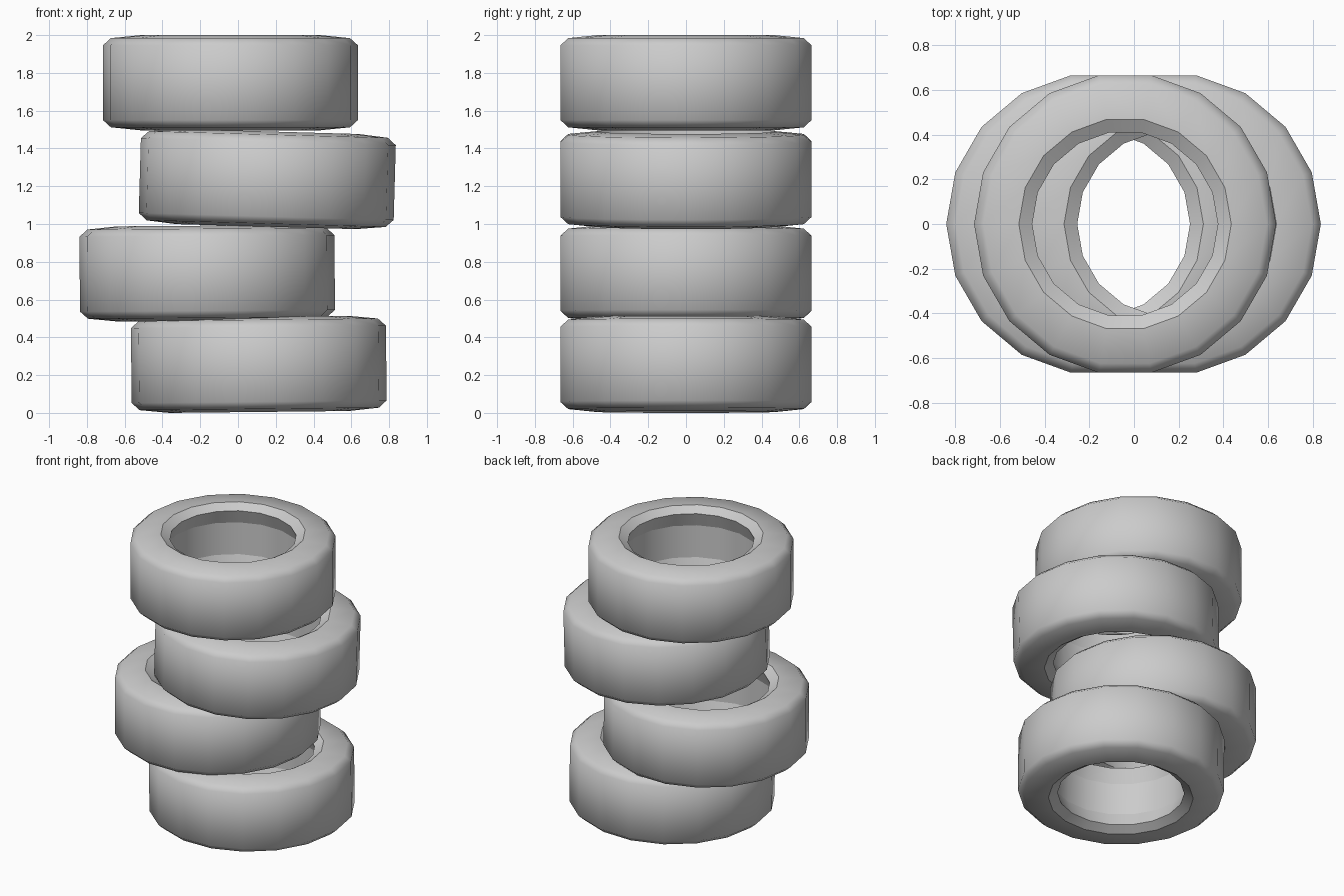
import bpy, bmesh, math

if "Cube" in bpy.data.objects:
    bpy.data.objects.remove(bpy.data.objects["Cube"])

SIDES = 18
# Upper half of the tyre section (radius, height), from inner wall to tread
HALF = [(0.45, 0.115), (0.415, 0.215), (0.475, 0.252), (0.633, 0.236), (0.675, 0.198)]
PROFILE = HALF + [(r, -z) for r, z in reversed(HALF)]
N = len(PROFILE)
# Section points whose loops are sharp creases (inner wall, lip, rim)
CREASED = {0, 1, 2, N - 1, N - 2, N - 3}


def make_tyre(name, x, z, tilt):
    bm = bmesh.new()
    rings = []
    for i in range(SIDES):
        a = 2 * math.pi * i / SIDES
        rings.append([bm.verts.new((r * math.cos(a), r * math.sin(a), h)) for r, h in PROFILE])
    for i in range(SIDES):
        p, q = rings[i], rings[(i + 1) % SIDES]
        for j in range(N):
            k = (j + 1) % N
            bm.faces.new((p[j], p[k], q[k], q[j])).smooth = True
        for j in CREASED:
            bm.edges.get((p[j], q[j])).smooth = False
    bmesh.ops.recalc_face_normals(bm, faces=bm.faces)
    mesh = bpy.data.meshes.new(name)
    bm.to_mesh(mesh)
    bm.free()
    ob = bpy.data.objects.new(name, mesh)
    ob.location = (x, 0, z)
    ob.rotation_euler = (0, math.radians(tilt), 0)
    bpy.context.collection.objects.link(ob)


# Loosely stacked tyres, bottom to top
make_tyre("tyre_bottom", 0.11, 0.257, -0.6)
make_tyre("tyre_lower", -0.163, 0.739, -0.4)
make_tyre("tyre_upper", 0.155, 1.238, 1.6)
make_tyre("tyre_top", -0.04, 1.748, 0)
